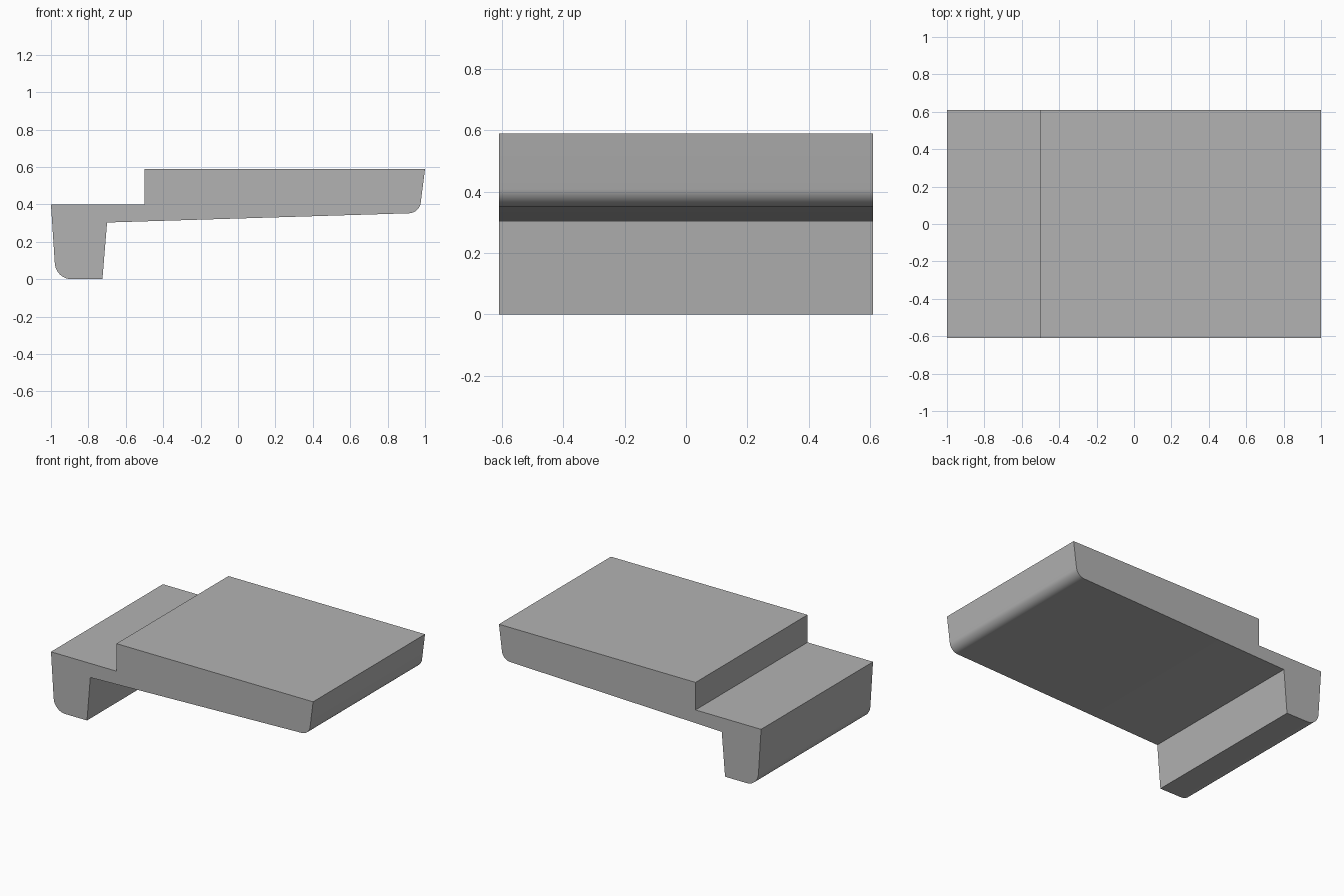
import bpy
import bmesh
import math
from mathutils import Vector

if "Cube" in bpy.data.objects:
    bpy.data.objects.remove(bpy.data.objects["Cube"], do_unlink=True)

HALF_DEPTH = 0.61

# Grey material
grey = bpy.data.materials.new("plain_grey")
grey.use_nodes = True
colour = (0.45, 0.45, 0.45, 1.0)
grey.diffuse_color = colour
grey.node_tree.nodes["Principled BSDF"].inputs["Base Color"].default_value = colour


def rounded(before, corner, after, radius, steps=12):
    """Points of an arc that is tangent to both edges of a corner."""
    p, c, n = Vector(before), Vector(corner), Vector(after)
    u, v = (p - c).normalized(), (n - c).normalized()
    half = u.angle(v) / 2
    centre = c + (u + v).normalized() * radius / math.sin(half)
    start = c + u * radius / math.tan(half) - centre
    end = c + v * radius / math.tan(half) - centre
    sweep = math.pi - 2 * half
    return [centre + (start * math.sin(sweep * (1 - i / steps))
                      + end * math.sin(sweep * i / steps)) / math.sin(sweep)
            for i in range(steps + 1)]


# Side profile as (x, z, corner radius)
corners = [
    (-1.0, 0.40, 0), (-0.974, 0.0, 0.09), (-0.725, 0.0, 0), (-0.70, 0.303, 0),
    (0.97, 0.354, 0.065), (1.0, 0.59, 0), (-0.50, 0.59, 0), (-0.50, 0.40, 0),
]
profile = []
for i, (x, z, radius) in enumerate(corners):
    if radius:
        profile += rounded(corners[i - 1][:2], (x, z), corners[i + 1][:2], radius)
    else:
        profile.append(Vector((x, z)))

# Stepped slab with a lip, extruded front to back
bm = bmesh.new()
face = bm.faces.new([bm.verts.new((p.x, -HALF_DEPTH, p.y)) for p in profile])
extruded = bmesh.ops.extrude_face_region(bm, geom=[face], use_keep_orig=True)
moved = [g for g in extruded["geom"] if isinstance(g, bmesh.types.BMVert)]
bmesh.ops.translate(bm, verts=moved, vec=(0, 2 * HALF_DEPTH, 0))
bmesh.ops.recalc_face_normals(bm, faces=bm.faces)
mesh = bpy.data.meshes.new("stepped_slab")
bm.to_mesh(mesh)
bm.free()
mesh.materials.append(grey)
slab = bpy.data.objects.new("stepped_slab", mesh)
bpy.context.collection.objects.link(slab)

# Smooth the rounded edges, keep the rest sharp
bpy.ops.object.select_all(action="DESELECT")
slab.select_set(True)
bpy.context.view_layer.objects.active = slab
bpy.ops.object.shade_smooth_by_angle(angle=math.radians(30))
